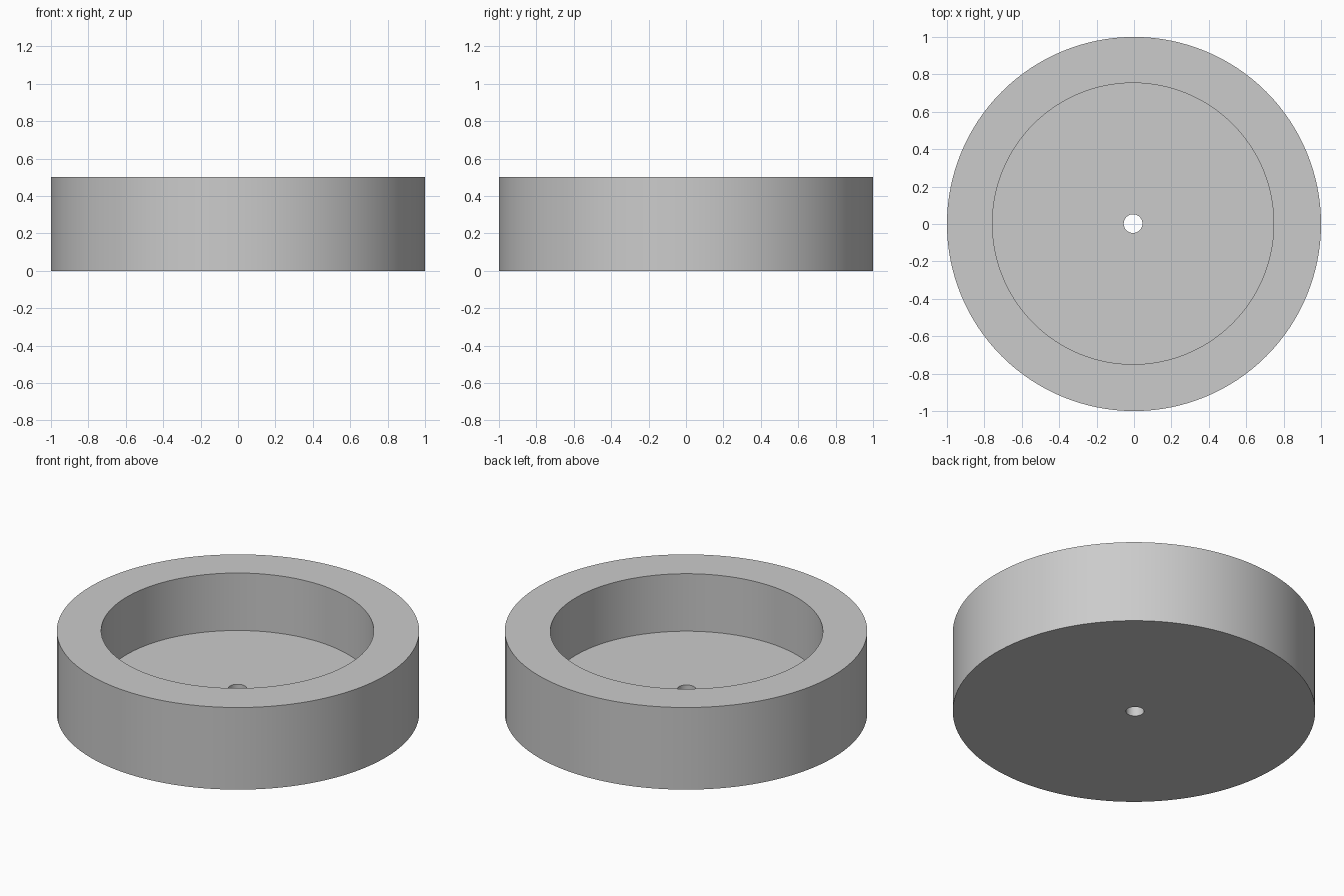
import bpy
import bmesh
from math import cos, sin, pi, radians

cube = bpy.data.objects.get("Cube")
if cube:
    bpy.data.objects.remove(cube, do_unlink=True)

# Dimensions
SEGMENTS = 128
HEIGHT, FLOOR = 0.5, 0.15
OUTER, BORE, HOLE = 1.0, 0.752, 0.05
BORE_CENTRE = (-0.005, 0.002)

grey = bpy.data.materials.new("plain grey")
grey.use_nodes = True
colour = (0.6, 0.6, 0.6, 1)
grey.diffuse_color = colour
grey.node_tree.nodes["Principled BSDF"].inputs["Base Color"].default_value = colour


def ring(bm, radius, z, centre=(0, 0)):
    angles = [2 * pi * i / SEGMENTS for i in range(SEGMENTS)]
    return [bm.verts.new((centre[0] + radius * cos(a), centre[1] + radius * sin(a), z))
            for a in angles]


# Closed cross-section swept round: outer wall, rim, bore, floor, drain hole, base
bm = bmesh.new()
rings = [
    ring(bm, OUTER, 0),
    ring(bm, OUTER, HEIGHT),
    ring(bm, BORE, HEIGHT, BORE_CENTRE),
    ring(bm, BORE, FLOOR, BORE_CENTRE),
    ring(bm, HOLE, FLOOR, BORE_CENTRE),
    ring(bm, HOLE, 0, BORE_CENTRE),
]
for k, lower in enumerate(rings):
    upper = rings[(k + 1) % len(rings)]
    for i in range(SEGMENTS):
        j = (i + 1) % SEGMENTS
        bm.faces.new((lower[i], lower[j], upper[j], upper[i]))
bmesh.ops.recalc_face_normals(bm, faces=bm.faces)

mesh = bpy.data.meshes.new("round_dish")
bm.to_mesh(mesh)
bm.free()
mesh.materials.append(grey)
dish = bpy.data.objects.new("round_dish", mesh)
bpy.context.collection.objects.link(dish)

# Smooth walls with crisp rims
bpy.ops.object.select_all(action="DESELECT")
dish.select_set(True)
bpy.context.view_layer.objects.active = dish
bpy.ops.object.shade_smooth_by_angle(angle=radians(30))
